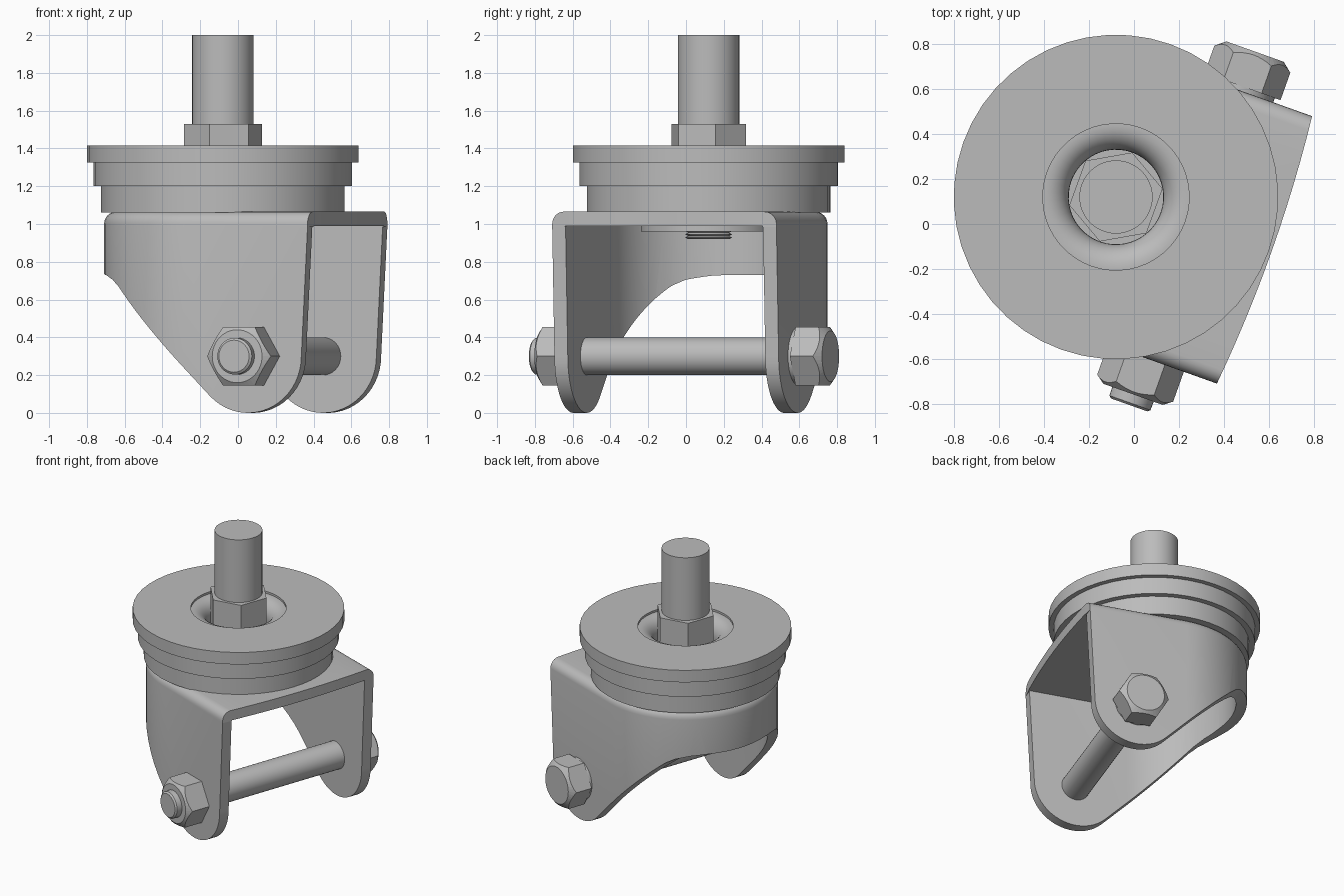
import bpy, bmesh, math
from mathutils import Matrix, Vector

if "Cube" in bpy.data.objects:
    bpy.data.objects.remove(bpy.data.objects["Cube"])

steel = bpy.data.materials.new("steel grey")
steel.use_nodes = True
steel.diffuse_color = (0.5, 0.5, 0.5, 1)
steel.node_tree.nodes["Principled BSDF"].inputs["Base Color"].default_value = (0.5, 0.5, 0.5, 1)

# Swivel frame: x forward, y along the axle
FRAME = Matrix.Translation((-0.08, 0.12, 0)) @ Matrix.Rotation(math.radians(-19.6), 4, 'Z')
AXLE = FRAME @ Matrix.Translation((0.365, 0, 0.3)) @ Matrix.Rotation(math.radians(-90), 4, 'X')


def finish(name, bm, matrix):
    bmesh.ops.recalc_face_normals(bm, faces=bm.faces)
    mesh = bpy.data.meshes.new(name)
    bm.to_mesh(mesh)
    bm.free()
    mesh.materials.append(steel)
    ob = bpy.data.objects.new(name, mesh)
    bpy.context.collection.objects.link(ob)
    ob.matrix_world = matrix
    return ob


def prism(name, points, depth, matrix):
    """Closed outline extruded along its third axis."""
    bm = bmesh.new()
    face = bm.faces.new([bm.verts.new(Vector(p)) for p in points])
    out = bmesh.ops.extrude_face_region(bm, geom=[face])
    bmesh.ops.translate(bm, vec=depth, verts=[g for g in out["geom"] if isinstance(g, bmesh.types.BMVert)])
    return finish(name, bm, matrix)


def lathe(name, profile, matrix, segments=48):
    """Profile of (radius, height) turned about z."""
    bm = bmesh.new()
    verts = [bm.verts.new((r, 0, z)) for r, z in profile]
    edges = [bm.edges.new(pair) for pair in zip(verts, verts[1:])]
    bmesh.ops.spin(bm, geom=verts + edges, axis=(0, 0, 1), cent=(0, 0, 0),
                   angle=math.tau, steps=segments, use_duplicate=False)
    bmesh.ops.remove_doubles(bm, verts=bm.verts, dist=0.0005)
    return finish(name, bm, matrix)


def cut(ob, tool, operation):
    mod = ob.modifiers.new("cut", 'BOOLEAN')
    mod.object, mod.operation, mod.solver = tool, operation, 'EXACT'
    bpy.context.view_layer.update()
    with bpy.context.temp_override(object=ob, active_object=ob):
        bpy.ops.object.modifier_apply(modifier=mod.name)
    bpy.data.objects.remove(tool)


def smooth(ob):
    bpy.ops.object.select_all(action='DESELECT')
    ob.select_set(True)
    bpy.context.view_layer.objects.active = ob
    bpy.ops.object.shade_smooth_by_angle(angle=math.radians(30))


def hexagon(name, radius, z0, z1, matrix, turn=0, chamfer=None):
    pts = [(radius * math.cos(turn + k * math.pi / 3), radius * math.sin(turn + k * math.pi / 3), z0)
           for k in range(6)]
    ob = prism(name, pts, (0, 0, z1 - z0), matrix)
    if chamfer:
        cut(ob, lathe("chamfer_tool", chamfer, matrix), 'INTERSECT')
    return ob


# Fork: bent sheet with a round back, trimmed to its side outline
R, T, TOP = 0.63, 0.075, 1.065


def plan(radius, front, bulge, z):
    arc = [math.pi / 2 + math.pi * k / 32 for k in range(33)]
    pts = [(radius * math.cos(a), radius * math.sin(a), z) for a in arc]
    ys = [radius * (k / 6 - 1) for k in range(13)]
    return pts + [(front + bulge * (1 - (y / radius) ** 2), y, z) for y in ys]


fork = prism("fork", plan(R, 0.70, 0.032, -0.1), (0, 0, TOP + 0.1), FRAME)
bm = bmesh.new()
bm.from_mesh(fork.data)
rim = [e for e in bm.edges if all(v.co.z > 1 for v in e.verts)
       and not all(v.co.x > 0.69 for v in e.verts)]
bmesh.ops.bevel(bm, geom=rim, offset=0.065, segments=6, profile=0.5, affect='EDGES')
bm.to_mesh(fork.data)
bm.free()
cut(fork, prism("hollow_tool", plan(R - T, 1.0, 0, -0.2), (0, 0, TOP - T + 0.2), FRAME), 'DIFFERENCE')
side = [(0.365 + 0.3 * math.cos(a), -1, 0.3 + 0.3 * math.sin(a))
        for a in [math.radians(225 + 135 * k / 20) for k in range(21)]]
side += [(x, -1, z) for x, z in [(0.70, 0.985), (0.9, 0.985), (0.9, 1.2), (-0.8, 1.2), (-0.8, 0.735),
                                 (-0.58, 0.735), (-0.53, 0.727), (-0.47, 0.705),
                                 (-0.42, 0.67), (-0.36, 0.61)]]
cut(fork, prism("side_tool", side, (0, 2, 0), FRAME), 'INTERSECT')

# Swivel bearing: three stepped rings with a rolled inner lip
lip = [(0.20 + 0.115 * math.sin(a), 1.285 + 0.115 * math.cos(a))
       for a in [math.pi / 2 * (1 - k / 8) for k in range(9)]]
lip = [(0.315 - 0.105 * math.sin(a), 1.29 + 0.11 * math.cos(a))
       for a in [math.pi / 2 * k / 8 for k in range(9)]]
bearing = lathe("swivel_bearing", [(0, 1.06), (0.645, 1.06), (0.645, 1.2), (0.685, 1.2), (0.685, 1.325),
                                   (0.72, 1.325), (0.72, 1.415), (0.325, 1.415), (0.325, 1.40)]
                + lip + [(0.21, 1.2), (0, 1.2)], FRAME)

# Stem and its nut
stem = lathe("stem", [(0, 1.1), (0.1625, 1.1), (0.1625, 2.0), (0, 2.0)],
             Matrix.Translation((-0.08, 0.12, 0)))
stem_nut = hexagon("stem_nut", 0.21, 1.15, 1.53, Matrix.Translation((-0.08, 0.12, 0)), math.radians(10))

# Lower bearing cap and the threaded end of the stem under the plate
cap = lathe("lower_cap", [(0, 0.96), (0.36, 0.96), (0.36, 1.0), (0, 1.0)], FRAME)
thread = [(0.125 if k % 2 else 0.108, 0.92 + 0.0085 * k) for k in range(6)]
stem_end = lathe("stem_thread", [(0, 0.92)] + thread + [(0, 0.97)], FRAME, 32)

# Axle bolt with washer, head and nut
axle = lathe("axle", [(0, -0.85), (0.085, -0.85), (0.097, -0.84), (0.1, -0.6), (0.1, 0.7), (0, 0.7)], AXLE, 32)
washer = lathe("washer", [(0, 0.62), (0.152, 0.62), (0.152, 0.655), (0, 0.655)], AXLE)
bolt_head = hexagon("bolt_head", 0.179, 0.65, 0.815, AXLE, 0,
                    [(0, 0.6), (0.2, 0.6), (0.2, 0.762), (0.135, 0.815), (0, 0.815)])
axle_nut = hexagon("axle_nut", 0.179, -0.80, -0.62, AXLE, 0,
                   [(0, -0.80), (0.14, -0.80), (0.2, -0.755), (0.2, -0.5), (0, -0.5)])

for part in (fork, bearing, stem, cap, stem_end, axle, washer):
    smooth(part)
